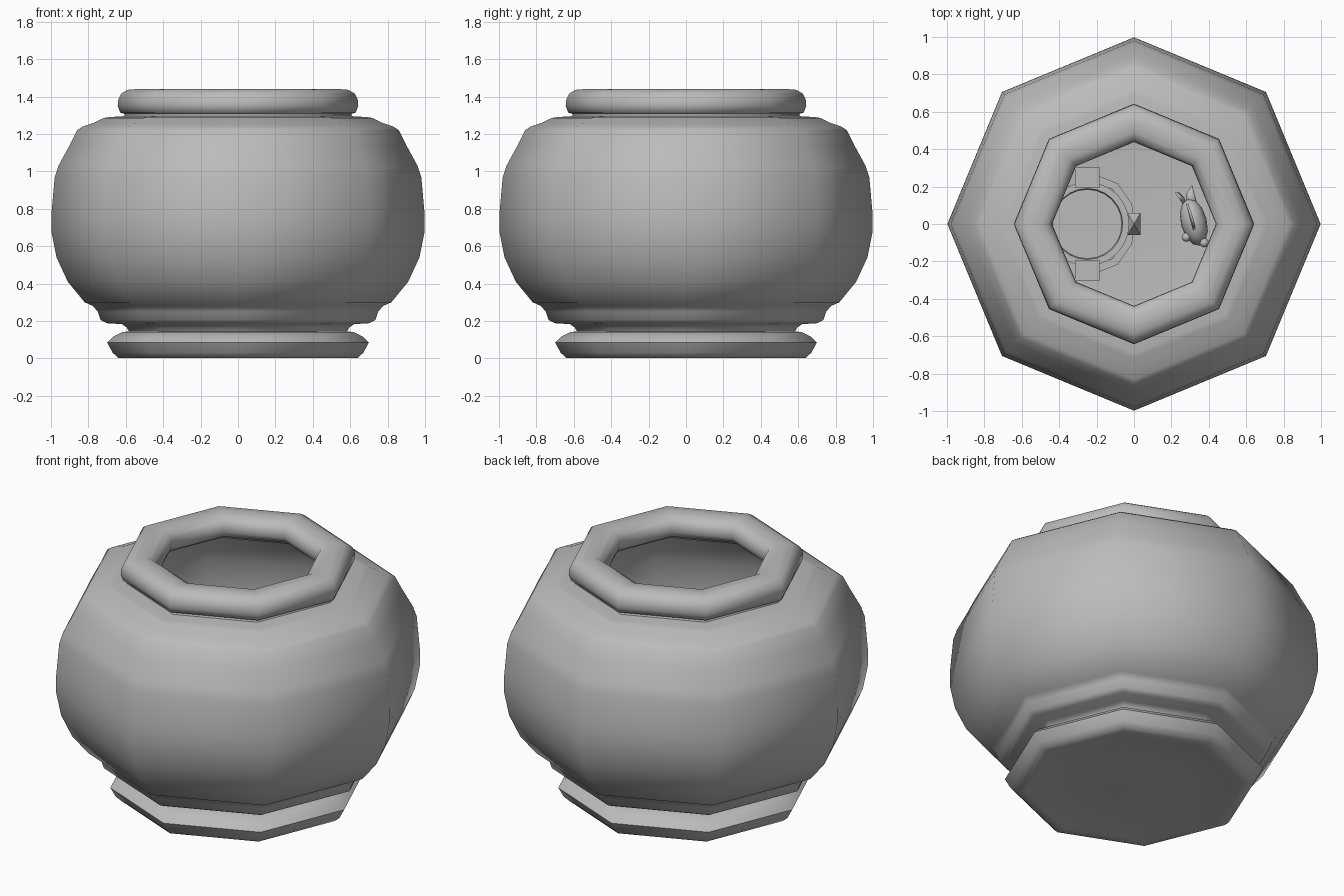
import bpy, bmesh, math
from mathutils import Matrix, Vector

cube = bpy.data.objects.get("Cube")
if cube:
    bpy.data.objects.remove(cube, do_unlink=True)

grey = bpy.data.materials.new("plain_grey")
grey.use_nodes = True
colour = (0.5, 0.5, 0.5, 1)
grey.diffuse_color = colour
grey.node_tree.nodes["Principled BSDF"].inputs["Base Color"].default_value = colour


def finish(bm, name, angle=60):
    bmesh.ops.recalc_face_normals(bm, faces=bm.faces)
    mesh = bpy.data.meshes.new(name)
    bm.to_mesh(mesh)
    bm.free()
    mesh.materials.append(grey)
    ob = bpy.data.objects.new(name, mesh)
    bpy.context.collection.objects.link(ob)
    bpy.ops.object.select_all(action='DESELECT')
    ob.select_set(True)
    bpy.context.view_layer.objects.active = ob
    bpy.ops.object.shade_smooth_by_angle(angle=math.radians(angle))
    return ob


def lathe(name, profile, sides=8, centre=(0, 0), closed=False, angle=60):
    """Spin (radius, height) points about a vertical axis."""
    bm = bmesh.new()
    rings = []
    for r, z in profile:
        if r == 0:
            rings.append([bm.verts.new((centre[0], centre[1], z))] * sides)
        else:
            rings.append([bm.verts.new((centre[0] + r * math.cos(math.tau * i / sides),
                                        centre[1] + r * math.sin(math.tau * i / sides), z))
                          for i in range(sides)])
    pairs = list(zip(rings, rings[1:]))
    if closed:
        pairs.append((rings[-1], rings[0]))
    for a, b in pairs:
        for i in range(sides):
            j = (i + 1) % sides
            bm.faces.new(list(dict.fromkeys((a[i], a[j], b[j], b[i]))))
    return finish(bm, name, angle)


def box(name, centre, size, turn=0, top=1.0):
    """Upright box with an optional tapered top."""
    bm = bmesh.new()
    bmesh.ops.create_cube(bm, size=1)
    for v in bm.verts:
        if v.co.z > 0:
            v.co.x *= top
            v.co.y *= top
    bm.transform(Matrix.Translation(centre) @ Matrix.Rotation(turn, 4, 'Z')
                 @ Matrix.Diagonal((*size, 1)))
    return finish(bm, name, 30)


# Foot, bowl with its inner wall and floor, and rolled rim
lathe("foot", [(0, 0.012), (0.06, 0.004), (0.12, 0.012), (0.3, 0.008), (0.54, 0.012),
               (0.59, 0.002), (0.64, 0.002), (0.67, 0.03), (0.70, 0.085), (0.67, 0.115),
               (0.62, 0.14), (0.58, 0.145), (0, 0.145)])
outer = [(0.58, 0.14), (0.595, 0.165), (0.62, 0.183), (0.70, 0.188), (0.735, 0.205),
         (0.75, 0.25), (0.775, 0.28), (0.82, 0.30), (0.91, 0.41), (0.97, 0.54),
         (0.998, 0.68), (0.997, 0.78), (0.98, 0.97), (0.96, 1.03), (0.90, 1.14),
         (0.86, 1.22), (0.83, 1.24), (0.77, 1.26), (0.72, 1.285), (0.69, 1.29),
         (0.61, 1.295), (0.60, 1.32)]
inner = [(0.50, 1.32), (0.52, 1.28), (0.68, 1.25), (0.82, 1.19), (0.93, 0.97),
         (0.95, 0.75), (0.92, 0.54), (0.86, 0.41), (0.74, 0.30), (0.4, 0.28), (0, 0.27)]
lathe("bowl", outer + inner)
lathe("rim", [(0.60, 1.305), (0.63, 1.315), (0.643, 1.35), (0.64, 1.385), (0.625, 1.415),
              (0.59, 1.436), (0.54, 1.44), (0.49, 1.436), (0.455, 1.415), (0.44, 1.385),
              (0.438, 1.35), (0.45, 1.32), (0.48, 1.305)], closed=True)

# Castle: round keep, curved curtain wall, two square turrets and a gatehouse
keep = (-0.25, 0)
lathe("castle_keep", [(0, 0.27), (0.215, 0.27), (0.215, 0.72), (0.225, 0.74), (0.225, 0.79),
                      (0.19, 0.79), (0.185, 0.77), (0, 0.77)], 24, keep, angle=30)
wall = [Vector((-0.2, 0.24)), Vector((-0.1, 0.2)), Vector((-0.03, 0.1)), Vector((-0.02, 0))]
for side, label in ((1, "back"), (-1, "front")):
    box(label + "_turret", (-0.25, side * 0.25, 0.49), (0.11, 0.09, 0.44))
    box(label + "_turret_top", (-0.25, side * 0.25, 0.76), (0.13, 0.11, 0.1))
    for n, (a, b) in enumerate(zip(wall, wall[1:])):
        mid, step = (a + b) / 2, b - a
        box(f"{label}_wall_{n + 1}", (mid.x, side * mid.y, 0.42),
            (step.length + 0.02, 0.04, 0.3), side * math.atan2(step.y, step.x))
box("gatehouse", (0, 0, 0.44), (0.06, 0.11, 0.34))
box("gatehouse_roof", (0, 0, 0.645), (0.07, 0.12, 0.07), top=0.05)


# Fish: rounded body, eyes, forked tail and fins
def ellipsoid(name, centre, size, turn=0):
    bm = bmesh.new()
    bmesh.ops.create_uvsphere(bm, u_segments=12, v_segments=8, radius=1)
    bm.transform(Matrix.Translation(centre) @ Matrix.Rotation(turn, 4, 'Z')
                 @ Matrix.Diagonal((*size, 1)))
    return finish(bm, name)


def fin(name, outline):
    """Thin flat fin drawn from a few points."""
    bm = bmesh.new()
    bm.faces.new([bm.verts.new(p) for p in outline])
    ob = finish(bm, name)
    ob.modifiers.new("thickness", 'SOLIDIFY').thickness = 0.012
    return ob


ellipsoid("fish_body", (0.32, 0.01, 0.6), (0.07, 0.13, 0.09), 0.25)
for x, y, label in ((0.28, -0.07, "right"), (0.375, -0.1, "left")):
    ellipsoid(label + "_eye", (x, y, 0.63), (0.025, 0.025, 0.025))
fin("fish_tail", [(0.28, 0.1, 0.6), (0.23, 0.17, 0.68), (0.27, 0.14, 0.6), (0.24, 0.17, 0.52)])
fin("fish_tail_side", [(0.28, 0.08, 0.6), (0.28, 0.16, 0.6), (0.31, 0.21, 0.61), (0.34, 0.1, 0.6)])
fin("fish_back_fin", [(0.33, -0.04, 0.67), (0.3, 0.08, 0.65), (0.29, 0.11, 0.72), (0.32, 0.02, 0.74)])
